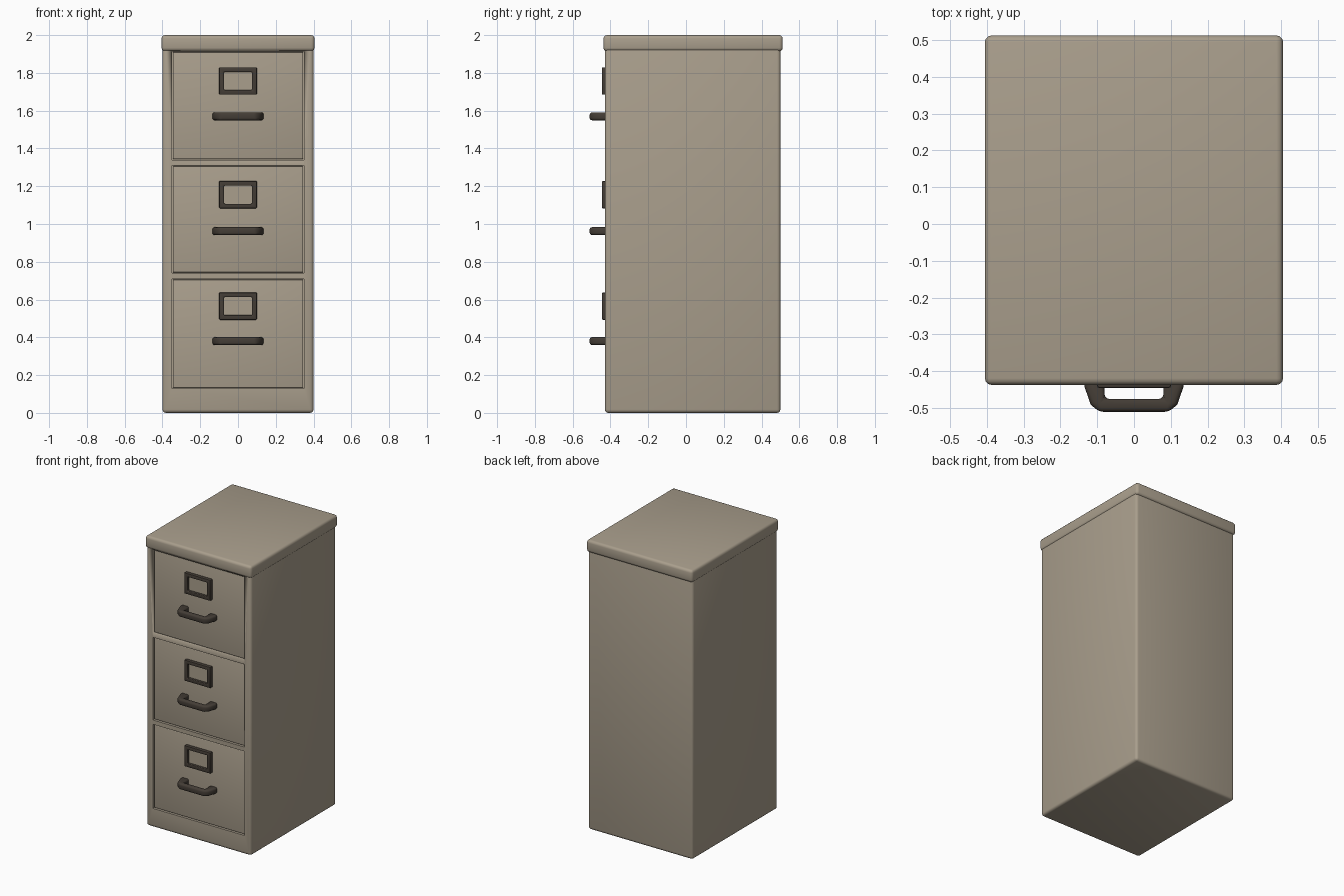
import bpy, bmesh, math

if "Cube" in bpy.data.objects:
    bpy.data.objects.remove(bpy.data.objects["Cube"])


def material(name, rgb):
    m = bpy.data.materials.new(name)
    m.diffuse_color = (*rgb, 1)
    m.use_nodes = True
    m.node_tree.nodes["Principled BSDF"].inputs["Base Color"].default_value = m.diffuse_color
    return m


TAN = material("warm grey tan paint", (0.40, 0.345, 0.265))
DARK = material("dark bronze metal", (0.058, 0.047, 0.037))


def finish(bm, name, mat, bevel=0, segments=3):
    bmesh.ops.recalc_face_normals(bm, faces=bm.faces)
    me = bpy.data.meshes.new(name)
    bm.to_mesh(me)
    bm.free()
    ob = bpy.data.objects.new(name, me)
    bpy.context.collection.objects.link(ob)
    me.materials.append(mat)
    if bevel:
        b = ob.modifiers.new("rounded edges", 'BEVEL')
        b.width, b.segments = bevel, segments
        b.limit_method, b.angle_limit = 'ANGLE', math.radians(35)
        apply(ob, b)
    bpy.context.view_layer.objects.active = ob
    bpy.ops.object.select_all(action='DESELECT')
    ob.select_set(True)
    bpy.ops.object.shade_smooth_by_angle(angle=math.radians(35))
    return ob


def apply(ob, mod):
    with bpy.context.temp_override(object=ob, active_object=ob):
        bpy.ops.object.modifier_apply(modifier=mod.name)


def box(name, x, y, z, mat, bevel=0):
    bm = bmesh.new()
    bmesh.ops.create_cube(bm, size=1)
    for v in bm.verts:
        for i, (lo, hi) in enumerate((x, y, z)):
            v.co[i] = lo if v.co[i] < 0 else hi
    return finish(bm, name, mat, bevel)


def label_frame(name, zc):
    # rectangular ring: solid plate with its middle opened
    bm = bmesh.new()
    loops = [[bm.verts.new((sx * w, y, zc + sz * h))
              for sx, sz in ((-1, -1), (1, -1), (1, 1), (-1, 1))]
             for w, h, y in ((.1, .072, -.445), (.074, .048, -.445),
                             (.074, .048, -.415), (.1, .072, -.415))]
    for k in range(4):
        a, b = loops[k], loops[(k + 1) % 4]
        for i in range(4):
            j = (i + 1) % 4
            bm.faces.new((a[i], a[j], b[j], b[i]))
    return finish(bm, name, DARK, 0.005, 2)


def handle(name, zc):
    # U-shaped pull seen from above, extruded upward
    half = [(.08, -.412), (.135, -.412), (.135, -.44), (.118, -.49), (.095, -.51)]
    pts = half + [(-x, y) for x, y in reversed(half)] + [(-.08, -.475), (.08, -.475)]
    bm = bmesh.new()
    f = bm.faces.new([bm.verts.new((x, y, zc - .021)) for x, y in pts])
    r = bmesh.ops.extrude_face_region(bm, geom=[f])
    for v in r["geom"]:
        if isinstance(v, bmesh.types.BMVert):
            v.co.z += .042
    return finish(bm, name, DARK, 0.012)


# cabinet shell and overhanging top
body = box("cabinet_body", (-.4, .4), (-.43, .5), (0, 1.96), TAN, .018)
box("cabinet_top", (-.405, .405), (-.437, .512), (1.915, 2), TAN, .018)

# drawers set into pockets, with label holder and pull
drawers = [("bottom", .13, .71, .565, .38),
           ("middle", .74, 1.31, 1.155, .962),
           ("top", 1.34, 1.914, 1.757, 1.57)]
for name, z0, z1, zl, zh in drawers:
    cutter = box("pocket_cutter", (-.349, .349), (-.6, -.39), (z0, z1), TAN)
    cutter.hide_render = True
    cut = body.modifiers.new("pocket", 'BOOLEAN')
    cut.operation, cut.object, cut.solver = 'DIFFERENCE', cutter, 'EXACT'
    apply(body, cut)
    bpy.data.objects.remove(cutter)
    box(name + "_drawer_front", (-.345, .345), (-.422, -.385), (z0 + .004, z1 - .004), TAN, .004)
    box(name + "_label_card", (-.078, .078), (-.427, -.421), (zl - .05, zl + .05), TAN)
    label_frame(name + "_label_frame", zl)
    handle(name + "_drawer_handle", zh)
